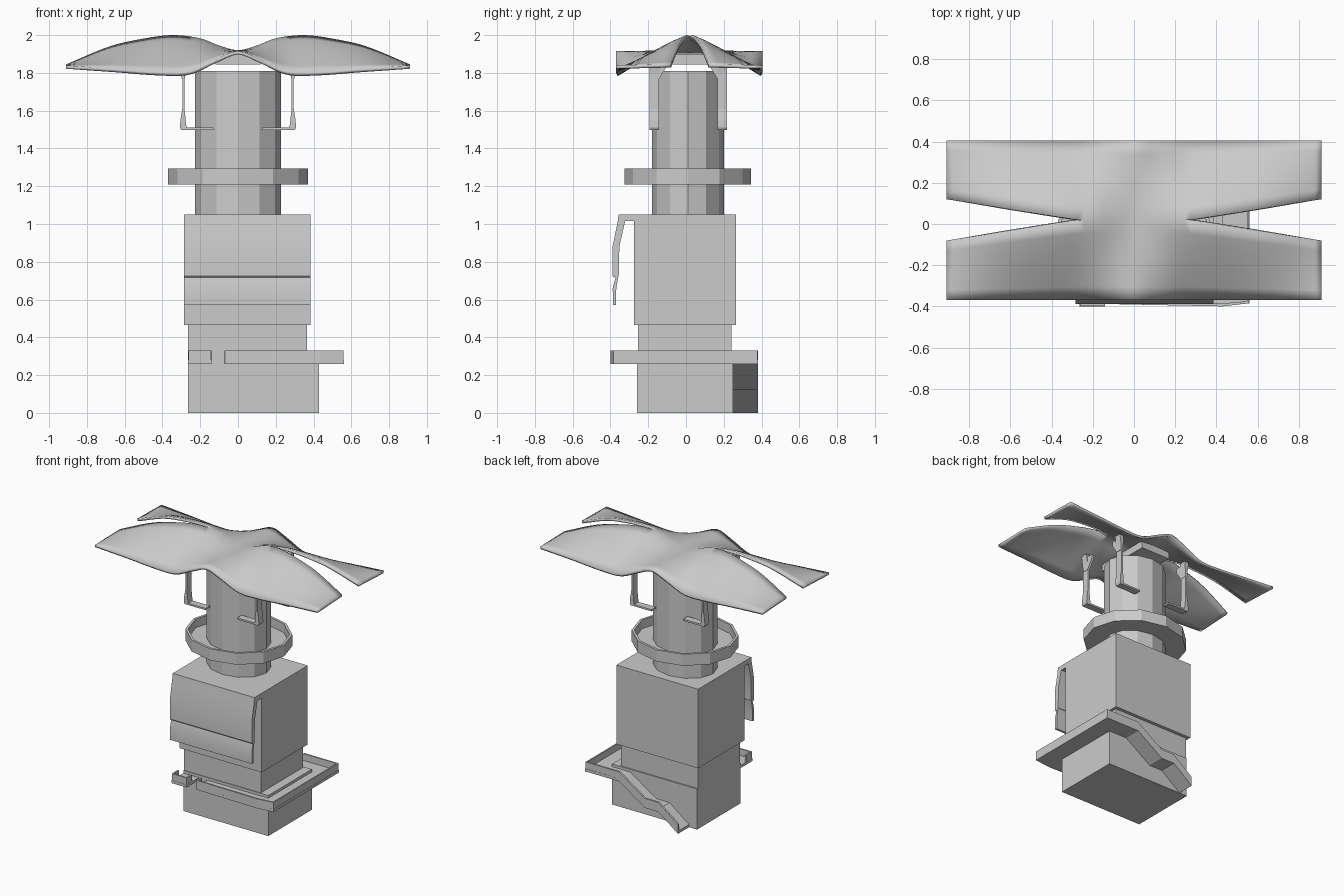
import bpy, bmesh, math
from mathutils import Vector

if "Cube" in bpy.data.objects:
    bpy.data.objects.remove(bpy.data.objects["Cube"])


def finish(name, bm, smooth=None):
    bmesh.ops.remove_doubles(bm, verts=bm.verts, dist=1e-4)
    bmesh.ops.recalc_face_normals(bm, faces=bm.faces)
    me = bpy.data.meshes.new(name)
    bm.to_mesh(me)
    bm.free()
    ob = bpy.data.objects.new(name, me)
    bpy.context.collection.objects.link(ob)
    if smooth:
        bpy.ops.object.select_all(action='DESELECT')
        ob.select_set(True)
        bpy.context.view_layer.objects.active = ob
        bpy.ops.object.shade_smooth_by_angle(angle=math.radians(smooth))
    return ob


def place(axis, p, h):
    return {'x': (h, p[0], p[1]), 'y': (p[0], h, p[1]), 'z': (p[0], p[1], h)}[axis]


def prism(name, pts, axis, lo, hi, smooth=None):
    bm = bmesh.new()
    f = bm.faces.new([bm.verts.new(place(axis, p, lo)) for p in pts])
    ext = bmesh.ops.extrude_face_region(bm, geom=[f])
    move = Vector(place(axis, (0, 0), hi - lo))
    bmesh.ops.translate(bm, vec=move, verts=[v for v in ext['geom'] if isinstance(v, bmesh.types.BMVert)])
    return finish(name, bm, smooth)


def box(name, x0, x1, y0, y1, z0, z1):
    return prism(name, [(x0, y0), (x1, y0), (x1, y1), (x0, y1)], 'z', z0, z1)


def wall(name, pts, z0, z1, t=0.014):
    # thin upright strip following a path in plan
    bm = bmesh.new()
    rows = [[bm.verts.new((x, y, z)) for z in (z0, z1)] for x, y in pts]
    for a, b in zip(rows, rows[1:]):
        bm.faces.new((a[0], b[0], b[1], a[1]))
    ob = finish(name, bm)
    m = ob.modifiers.new("thickness", 'SOLIDIFY')
    m.thickness, m.offset = t, 0
    return ob


def interp(keys, x):
    # smooth curve through a few (x, z) keys
    for i in range(len(keys) - 1):
        (x0, z0), (x1, z1) = keys[i], keys[i + 1]
        if x <= x1 + 1e-6:
            a = keys[i - 1] if i else (-x1, z1)
            b = keys[i + 2] if i + 2 < len(keys) else (2 * x1 - x0, 2 * z1 - z0)
            m0 = 0 if i == 0 else (z1 - a[1]) / (x1 - a[0]) * (x1 - x0)
            m1 = (b[1] - z0) / (b[0] - x0) * (x1 - x0)
            t = (x - x0) / (x1 - x0)
            return ((2*t**3 - 3*t*t + 1) * z0 + (t**3 - 2*t*t + t) * m0
                    + (3*t*t - 2*t**3) * z1 + (t**3 - t*t) * m1)


# stacked room blocks
box("base_block", -0.265, 0.43, -0.26, 0.25, 0, 0.30)
box("base_upper_block", -0.265, 0.365, -0.255, 0.24, 0.28, 0.47)
box("middle_block", -0.285, 0.385, -0.275, 0.265, 0.465, 1.05)

# front awning: thick upper sheet and thin hanging flap
prism("awning", [(-0.27, 1.05), (-0.357, 1.05), (-0.362, 1.01), (-0.389, 0.88), (-0.389, 0.725),
                 (-0.383, 0.718), (-0.366, 0.72), (-0.355, 0.73), (-0.353, 0.88), (-0.322, 1.015),
                 (-0.27, 1.015)], 'x', -0.285, 0.385, 30)
prism("awning_flap", [(-0.37, 0.73), (-0.388, 0.66), (-0.387, 0.57), (-0.37, 0.57),
                      (-0.37, 0.65), (-0.357, 0.73)], 'x', -0.285, 0.385, 30)

# walkway floor and rim
deck = [(-0.07, -0.25), (-0.07, -0.39), (0.43, -0.40), (0.56, -0.385), (0.56, 0.38),
        (0.28, 0.38), (0.28, 0.2), (0.35, 0.2), (0.35, -0.25)]
prism("walkway_floor", deck, 'z', 0.26, 0.28)
wall("walkway_rim", [(-0.065, -0.34), (-0.065, -0.385), (0.43, -0.393), (0.553, -0.38),
                     (0.553, 0.373), (0.28, 0.373)], 0.26, 0.33)
box("front_landing_floor", -0.265, -0.14, -0.40, -0.25, 0.26, 0.28)
wall("front_landing_rim", [(-0.258, -0.33), (-0.258, -0.393), (-0.147, -0.393), (-0.147, -0.34)], 0.26, 0.33)

# back ramp going down in two flights
ramp = [(0.28, 0.26), (0.07, 0.12), (-0.04, 0.12), (-0.20, 0.0)]
for name, y0, h in (("ramp_floor", 0.245, 0.02), ("ramp_rim", 0.366, 0.07)):
    prism(name, ramp + [(x, z + h) for x, z in reversed(ramp)], 'y', y0, 0.38)


# upper tower and ring balcony
def oval(rx, ry, n=12):
    return [(rx * math.cos(2 * math.pi * i / n), 0.01 + ry * math.sin(2 * math.pi * i / n)) for i in range(n)]


prism("round_tower", oval(0.227, 0.19), 'z', 1.04, 1.81)

bm = bmesh.new()
section = [(0.20, 0.165, 1.21), (0.37, 0.335, 1.21), (0.37, 0.335, 1.295), (0.352, 0.317, 1.295),
           (0.352, 0.317, 1.23), (0.20, 0.165, 1.23)]
loops = [[bm.verts.new((x, y, z)) for x, y in oval(rx, ry)] for rx, ry, z in section]
for a, b in zip(loops, loops[1:] + loops[:1]):
    for i in range(12):
        j = (i + 1) % 12
        bm.faces.new((a[i], a[j], b[j], b[i]))
finish("ring_balcony", bm)

# roof: four curved leaves joined in the middle
RIDGE = [(0, 1.92), (0.1, 1.945), (0.2, 1.983), (0.35, 2.0), (0.52, 1.978), (0.68, 1.94), (0.91, 1.845)]
EDGE = [(0, 1.915), (0.12, 1.87), (0.26, 1.806), (0.42, 1.802), (0.65, 1.82), (0.91, 1.84)]
NX, NY = 30, 6
bm = bmesh.new()
for side, rim in ((1, 0.405), (-1, -0.37)):
    grid = []
    for i in range(-NX, NX + 1):
        x = 0.91 * i / NX
        inner = 0.02 + side * 0.10 * max(0, (abs(x) - 0.25) / 0.66)
        r, e = interp(RIDGE, abs(x)), interp(EDGE, abs(x))
        row = []
        for j in range(NY + 1):
            v = j / NY
            # the leaf tips are nearly level, the middle is a steep tent
            row.append(bm.verts.new((x, inner + (rim - inner) * v, r + (e - r) * v ** 1.15)))
        grid.append(row)
    for a, b in zip(grid, grid[1:]):
        for j in range(NY):
            bm.faces.new((a[j], b[j], b[j + 1], a[j + 1]))
bmesh.ops.remove_doubles(bm, verts=bm.verts, dist=1e-4)
bmesh.ops.recalc_face_normals(bm, faces=bm.faces)
if sum(f.normal.z for f in bm.faces) < 0:
    bmesh.ops.reverse_faces(bm, faces=bm.faces)
ob = finish("leaf_roof", bm, 35)
m = ob.modifiers.new("thickness", 'SOLIDIFY')
m.thickness, m.offset = 0.018, -1

# central pad under the roof
box("roof_pad", -0.12, 0.12, -0.20, 0.23, 1.845, 1.90)

# four hooked brackets between tower and roof
for sx in (1, -1):
    for sy in (1, -1):
        tag = ("right" if sx > 0 else "left") + ("_back" if sy > 0 else "_front")
        yc = 0.012 + sy * 0.18
        hook = [(0.13, 1.497), (0.30, 1.497), (0.307, 1.51), (0.305, 1.55), (0.295, 1.61), (0.295, 1.78),
                (0.31, 1.89), (0.275, 1.89), (0.282, 1.78), (0.282, 1.60), (0.275, 1.53), (0.272, 1.51),
                (0.13, 1.51)]
        prism("bracket_" + tag, [(sx * x, z) for x, z in hook], 'y', yc - 0.026, yc + 0.026)
        # flared head under the roof
        head = [(yc - 0.026, 1.77), (yc + 0.026, 1.77), (yc + 0.026 + max(sy, 0) * -0.0, 1.87),
                (yc - sy * 0.07, 1.87), (yc - sy * 0.07, 1.84)]
        if sy < 0:
            head = [(yc + 0.026, 1.77), (yc - 0.026, 1.77), (yc - 0.026, 1.87),
                    (yc + 0.07, 1.87), (yc + 0.07, 1.84)]
        prism("bracket_head_" + tag, head, 'x', sx * 0.28, sx * 0.298)
